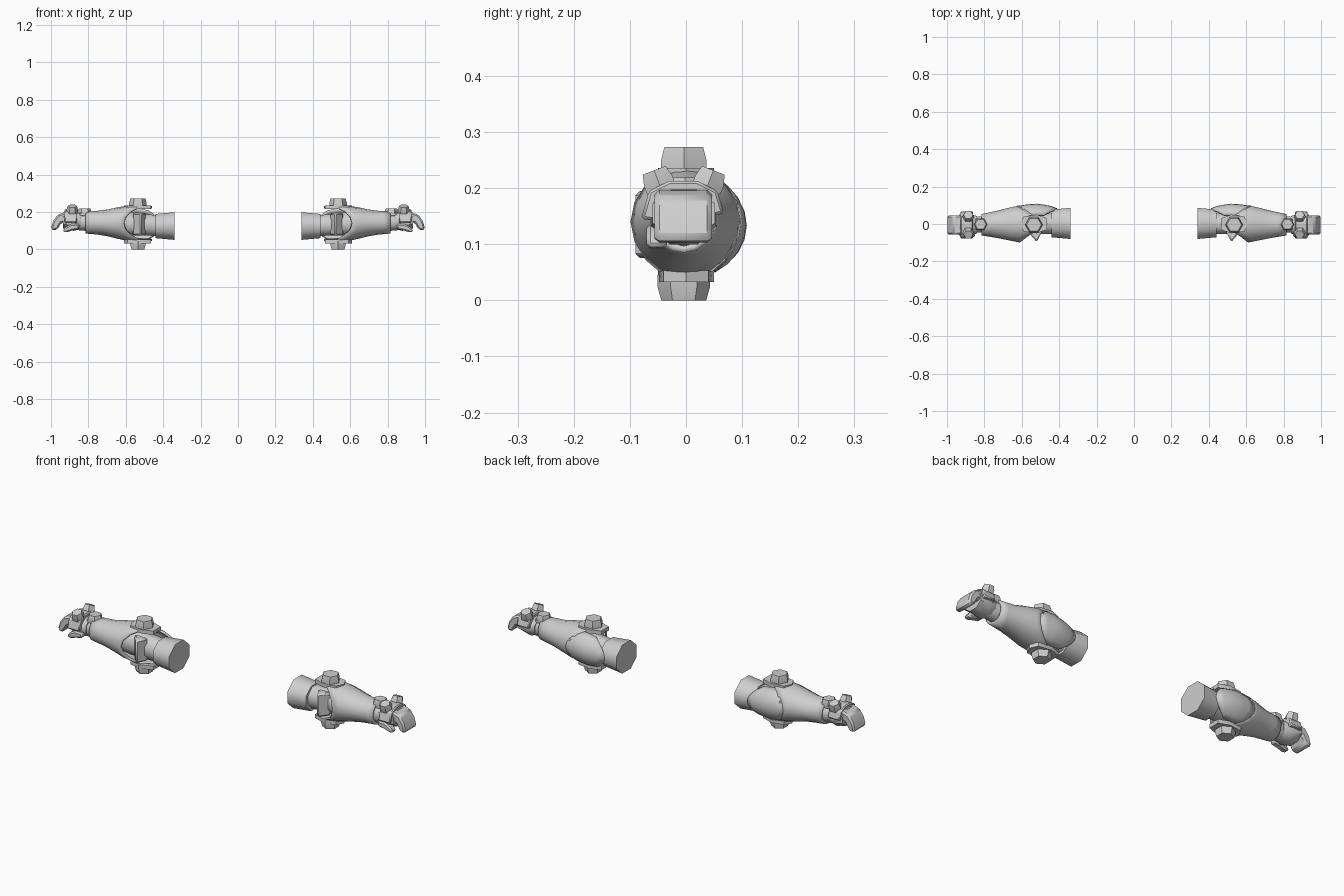
import bpy, bmesh, math
from mathutils import Vector

if "Cube" in bpy.data.objects:
    bpy.data.objects.remove(bpy.data.objects["Cube"])

grey = bpy.data.materials.new("light_grey")
grey.diffuse_color = (0.62, 0.62, 0.62, 1)
grey.use_nodes = True
grey.node_tree.nodes["Principled BSDF"].inputs["Base Color"].default_value = grey.diffuse_color


def finish(name, bm, thick=0, bevel=0, angle=32, closed=True):
    """Turn a bmesh into an object and mirror it to the other arm."""
    if closed:
        bmesh.ops.recalc_face_normals(bm, faces=bm.faces)
    me = bpy.data.meshes.new(name)
    bm.to_mesh(me)
    bm.free()
    me.materials.append(grey)
    ob = bpy.data.objects.new(name, me)
    bpy.context.collection.objects.link(ob)
    bpy.ops.object.select_all(action='DESELECT')
    ob.select_set(True)
    bpy.context.view_layer.objects.active = ob
    bpy.ops.object.shade_smooth_by_angle(angle=math.radians(angle))
    if thick:
        m = ob.modifiers.new("thickness", 'SOLIDIFY')
        m.thickness, m.offset = thick, -1
    if bevel:
        m = ob.modifiers.new("bevel", 'BEVEL')
        m.width, m.segments = bevel, 1
    ob.modifiers.new("other_arm", 'MIRROR').use_mirror_merge = False
    return ob


def skin(bm, rings, loop=True, caps=True):
    rows = [[bm.verts.new(p) for p in r] for r in rings]
    n = len(rows[0])
    for a, b in zip(rows, rows[1:]):
        for j in range(n if loop else n - 1):
            k = (j + 1) % n
            bm.faces.new((a[j], a[k], b[k], b[j]))
    if caps:
        bm.faces.new(rows[0])
        bm.faces.new(rows[-1])


def tube(name, stations, n=8, turn=0.5, angle=50):
    """Loft along x; each station is x, y, z, y radius, z radius."""
    bm = bmesh.new()
    skin(bm, [[(x, y + ry * math.cos((j + turn) * math.tau / n),
                z + rz * math.sin((j + turn) * math.tau / n)) for j in range(n)]
              for x, y, z, ry, rz in stations])
    return finish(name, bm, angle=angle)


def stud(name, base, axis, height, r0, r1, n=6):
    """Tapered hexagonal bolt."""
    bm = bmesh.new()
    q = Vector((0, 0, 1)).rotation_difference(Vector(axis).normalized())
    skin(bm, [[Vector(base) + q @ Vector((r * math.cos(j * math.tau / n),
               r * math.sin(j * math.tau / n), h)) for j in range(n)]
              for r, h in ((r0, 0), (r0, height * .45), (r1, height))])
    return finish(name, bm)


def prism(name, pts, lo, hi, axis, bevel=0):
    """Extrude a profile along x (points y,z), y (points x,z) or z (points x,y)."""
    bm = bmesh.new()
    skin(bm, [[p[:axis] + (d,) + p[axis:] for p in pts] for d in (lo, hi)])
    return finish(name, bm, bevel=bevel)


def sample(table, x):
    """Linear interpolation in rows of x, value, value..."""
    x = min(max(x, table[0][0]), table[-1][0])
    for a, b in zip(table, table[1:]):
        if x <= b[0]:
            t = (x - a[0]) / (b[0] - a[0])
            return [u + (v - u) * t for u, v in zip(a[1:], b[1:])]


def shell(name, table, angles, start, end, loop, steps=7):
    """Curved armour sheet whose two ends vary with the angle around x."""
    bm = bmesh.new()
    rings = []
    for i in range(steps):
        ring = []
        for a in angles:
            x = start(a) + (end(a) - start(a)) * i / (steps - 1)
            y, z, ry, rz = sample(table, x)
            ring.append((x, y + ry * math.cos(a), z + rz * math.sin(a)))
        rings.append(ring)
    skin(bm, rings, loop, False)
    return finish(name, bm, thick=0.012, angle=40, closed=False)


# Upper arm stub and the narrower core reaching into the elbow
tube("upper_arm", [(.34, .003, .125, .090, .080), (.44, .003, .125, .080, .070)])
tube("elbow_core", [(.43, .003, .127, .060, .060), (.50, 0, .132, .058, .062),
                    (.60, 0, .138, .062, .068), (.66, 0, .138, .06, .06)])

# Forearm shell with pointed tabs above and below the elbow
forearm = [(.46, 0, .138, .085, .093), (.53, 0, .138, .102, .102),
           (.61, 0, .140, .099, .092), (.66, 0, .142, .089, .080),
           (.73, -.002, .142, .073, .064), (.815, -.004, .145, .057, .060)]
shell("forearm", forearm, [j * math.tau / 16 for j in range(16)],
      lambda a: .46 + .15 * abs(math.cos(a)) ** .8, lambda a: .815, True)

# Rear elbow guard
guard = [(.41, 0, .128, .084, .070), (.46, 0, .130, .101, .086),
         (.53, 0, .134, .110, .096), (.62, 0, .138, .098, .092)]
lim = math.radians(62)
shell("elbow_guard", guard, [lim * (j / 4 - 1) for j in range(9)],
      lambda a: .41 + .07 * (a / lim) ** 2, lambda a: .625 - .075 * (a / lim) ** 2, False)

# Ridged guard inside the elbow
prism("inner_elbow_guard", [(.49, -.035), (.52, -.096), (.565, -.045), (.555, -.03)],
      .075, .195, 2, bevel=.008)

# Elbow bolts with their base pads
for side, z, d in (("upper", .228, 1), ("lower", .045, -1)):
    stud(side + "_elbow_bolt", (.535, -.004, z), (0, 0, d), .045, .047, .040)
    prism(side + "_elbow_pad", [(.465, -.03), (.52, -.05), (.59, -.04), (.61, 0),
                                (.59, .04), (.52, .05), (.465, .03)],
          z - .012, z + .008, 2)

# Wrist, its top stud and tab
tube("wrist", [(.79, -.003, .145, .050, .052), (.87, -.003, .145, .042, .044)])
prism("wrist_tab", [(.785, -.032), (.85, -.032), (.85, .03), (.785, .03)],
      .175, .198, 2, bevel=.006)
stud("wrist_stud", (.82, -.002, .192), (0, 0, 1), .027, .036, .030)

# Palm and knuckle plate
tube("palm", [(.84, -.004, .150, .050, .045), (.88, -.004, .150, .064, .055),
              (.935, -.004, .155, .060, .045)])
prism("knuckle_plate", [(-.080, .145), (-.066, .195), (-.030, .213), (.020, .213),
                        (.056, .195), (.068, .155), (.045, .150), (-.055, .142)],
      .860, .928, 0, bevel=.005)

# Knuckle bolts leaning outward
for side, d in (("front", -1), ("rear", 1)):
    stud(side + "_knuckle_bolt", (.886, -.004 + d * .040, .198), (0, d * .38, 1),
         .036, .031, .025)

# Curled finger block and thumb
prism("fingers", [(.905, .195), (.930, .197), (.965, .185), (.988, .152), (1.0, .112),
                  (.988, .100), (.965, .108), (.945, .142), (.905, .150)],
      -.056, .046, 1, bevel=.010)
prism("thumb", [(.850, .135), (.890, .136), (.922, .120), (.938, .096),
                (.915, .092), (.885, .102), (.850, .108)],
      -.070, -.034, 1, bevel=.007)
